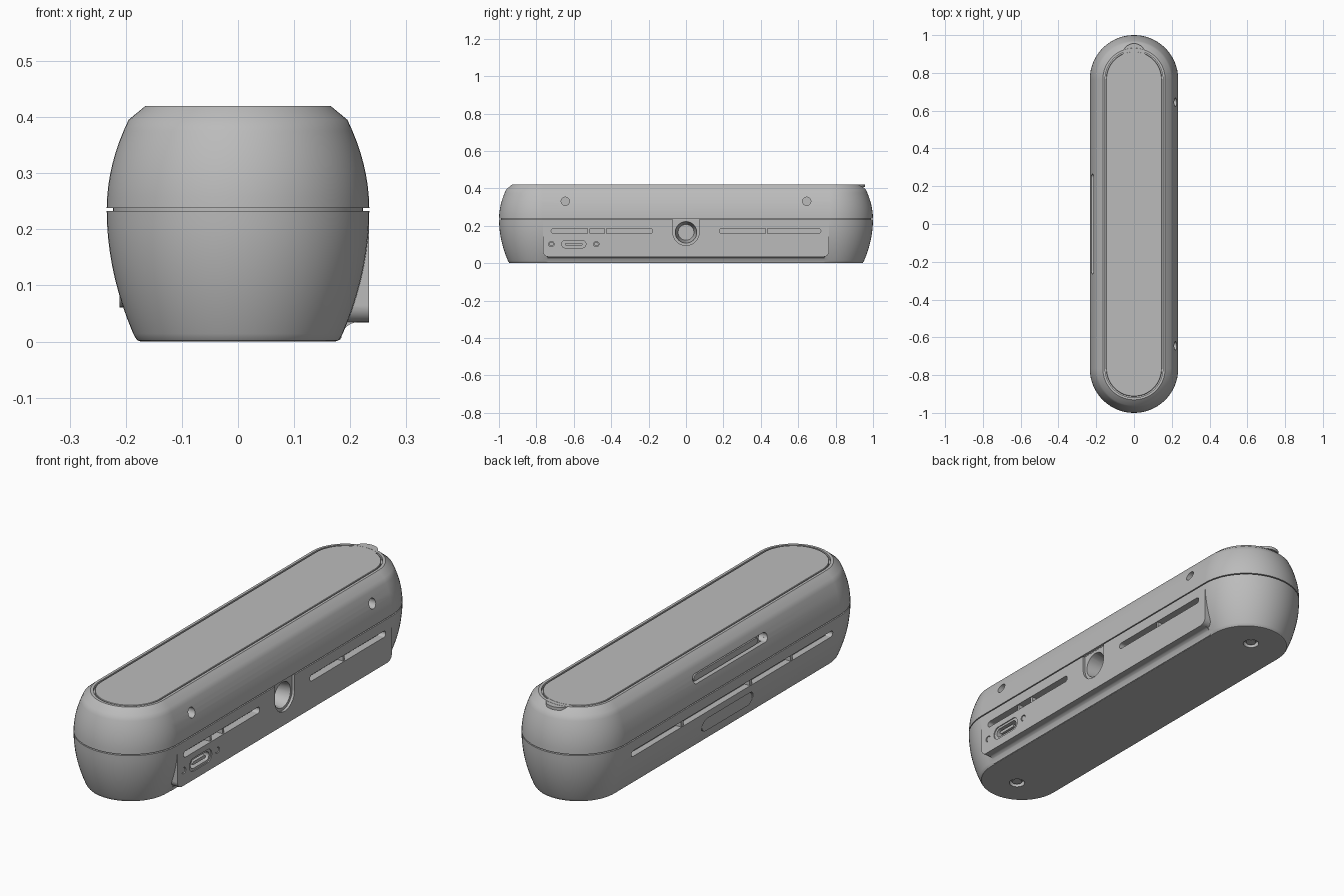
import bpy, bmesh, math
from math import sin, cos, pi

cube = bpy.data.objects.get("Cube")
if cube:
    bpy.data.objects.remove(cube, do_unlink=True)

grey = bpy.data.materials.new("casing grey")
grey.use_nodes = True
grey.diffuse_color = (0.5, 0.5, 0.5, 1)
grey.node_tree.nodes["Principled BSDF"].inputs["Base Color"].default_value = (0.5, 0.5, 0.5, 1)

STRAIGHT = 0.766   # half length of the straight sides
SIDE = 0.2335      # x of the flat port plate


def loft(name, rings):
    """Closed solid skinned through a list of equally long point rings."""
    bm = bmesh.new()
    loops = [[bm.verts.new(p) for p in ring] for ring in rings]
    n = len(loops[0])
    for a, b in zip(loops, loops[1:]):
        for i in range(n):
            j = (i + 1) % n
            bm.faces.new((a[i], a[j], b[j], b[i]))
    bm.faces.new(loops[0][::-1])
    bm.faces.new(loops[-1])
    bmesh.ops.recalc_face_normals(bm, faces=bm.faces)
    mesh = bpy.data.meshes.new(name)
    bm.to_mesh(mesh)
    bm.free()
    ob = bpy.data.objects.new(name, mesh)
    bpy.context.collection.objects.link(ob)
    mesh.materials.append(grey)
    return ob


def capsule(half, r, n=24):
    """Outline of a bar with round ends, long along the first axis."""
    return [((half if i < n else -half) + r * cos(a), r * sin(a))
            for i in range(2 * n)
            for a in [-pi / 2 + pi * (i if i < n else i - 1 + n / (n - 1)) / (n - 1)
                      if i < n else pi / 2 + pi * (i - n) / (n - 1)]]


def tower(name, profile):
    """Upright long-bar solid from (radius, z) steps."""
    return loft(name, [[(v, u, z) for u, v in capsule(STRAIGHT, r, 32)] for r, z in profile])


def side_bar(name, y, z, half, r, x0, x1, r1=None):
    """Capsule (or disc when half is 0) pointing along x."""
    half = max(half, 0.0005)
    return loft(name, [[(x, y + u, z + v) for u, v in capsule(half, rad, 14)]
                       for x, rad in ((x0, r), (x1, r1 or r))])


def box(name, x0, x1, y0, y1, z0, z1):
    return loft(name, [[(x0, y0, z), (x1, y0, z), (x1, y1, z), (x0, y1, z)] for z in (z0, z1)])


def disc(name, x, y, r, z0, z1):
    return loft(name, [[(x + r * cos(i * pi / 16), y + r * sin(i * pi / 16), z)
                        for i in range(32)] for z in (z0, z1)])


def combine(target, tool, op):
    mod = target.modifiers.new(op, 'BOOLEAN')
    mod.operation, mod.solver, mod.object = op, 'EXACT', tool
    bpy.context.view_layer.objects.active = target
    bpy.ops.object.modifier_apply(modifier=mod.name)
    bpy.data.objects.remove(tool, do_unlink=True)


def smooth(ob):
    bpy.ops.object.select_all(action='DESELECT')
    ob.select_set(True)
    bpy.context.view_layer.objects.active = ob
    bpy.ops.object.shade_smooth_by_angle(angle=math.radians(28))
    mod = ob.modifiers.new("normals", 'WEIGHTED_NORMAL')
    mod.keep_sharp = True


# Barrel-sided casing with seam groove, chamfered rim and recessed top
def lower(z):
    return 0.234 - 0.968 * (z - 0.235) ** 2


def upper(z):
    return 0.234 - 1.52 * (z - 0.235) ** 2


profile = [(0.173, 0), (0.179, 0.002), (0.183, 0.007)]
profile += [(lower(z), z) for z in (0.014 + 0.219 * i / 9 for i in range(10))]
profile += [(0.223, 0.233), (0.223, 0.238)]
profile += [(upper(z), z) for z in (0.238 + 0.157 * i / 8 for i in range(9))]
profile += [(0.165, 0.42), (0.153, 0.42), (0.153, 0.408)]
casing = tower("casing", profile)

# Flat port plate with rounded lower corners, blended into the foot
corners = [(0.765, 0.2325)]
corners += [(0.735 + 0.03 * cos(a), 0.064 - 0.03 * sin(a)) for a in (i * pi / 12 for i in range(7))]
outline = corners + [(-y, z) for y, z in reversed(corners)]
combine(casing, loft("port_plate", [[(x, y, z) for y, z in outline] for x in (0.12, SIDE)]), 'UNION')
foot = [(0.12, 0.003), (0.182, 0.003)]
foot += [(0.216 - 0.032 * cos(a), 0.006 + 0.029 * sin(a)) for a in (i * pi / 12 for i in range(7))]
foot += [(0.216, 0.06), (0.12, 0.06)]
combine(casing, loft("plate_blend", [[(x, y, z) for x, z in foot] for y in (-0.74, 0.74)]), 'UNION')

# Recesses
cuts = []
for s in (-1, 1):
    cuts += [
        side_bar("plate_slot", s * 0.45, 0.172, 0.257, 0.014, 0.2, 0.26),
        side_bar("pin_hole", s * 0.645, 0.331, 0, 0.022, 0.18, 0.26),
        side_bar("port_screw_hole", -0.6 + s * 0.12, 0.102, 0, 0.014, 0.222, 0.26),
        disc("base_hole", 0, s * 0.8, 0.034, -0.02, 0.02),
    ]
cuts += [
    side_bar("mount_recess", 0, 0.165, 0, 0.07, 0.222, 0.26),
    box("mount_notch", 0.222, 0.26, -0.07, 0.07, 0.165, 0.2345),
    side_bar("mount_hole", 0, 0.165, 0, 0.042, 0.12, 0.24, 0.06),
    side_bar("port_rim_recess", -0.6, 0.102, 0.05, 0.03, 0.229, 0.26),
    side_bar("port_hole", -0.6, 0.102, 0.045, 0.02, 0.19, 0.26),
    side_bar("button_slot", 0, 0.331, 0.245, 0.02, -0.26, -0.205),
    side_bar("button_slot_hole", -0.245, 0.331, 0, 0.019, -0.26, -0.18),
    side_bar("vent_slot", 0, 0.172, 0.705, 0.014, -0.26, -0.2),
    side_bar("badge_recess", 0.01, 0.09, 0.15, 0.032, -0.26, -0.204),
]
for tool in cuts:
    combine(casing, tool, 'DIFFERENCE')
smooth(casing)

# Top panel and its pull tab at the back
smooth(tower("top_panel", [(0.147, 0.4), (0.147, 0.418), (0.145, 0.42)]))
smooth(disc("pull_tab", 0, 0.896, 0.06, 0.406, 0.4195))

# Ribs inside the slots
for y in (-0.52, -0.43, 0.43):
    box("plate_rib", 0.195, 0.228, y - 0.006, y + 0.006, 0.157, 0.187)
for y in (0.35, -0.14, -0.43):
    box("vent_rib", -0.226, -0.195, y - 0.008, y + 0.008, 0.157, 0.187)

# Fittings: port tongue, port screws, button strip, side badge and base screws
smooth(side_bar("port_tongue", -0.6, 0.102, 0.04, 0.007, 0.18, 0.226))
smooth(side_bar("button_strip", 0.02, 0.331, 0.215, 0.014, -0.213, -0.2))
smooth(side_bar("side_badge", 0.01, 0.09, 0.15, 0.029, -0.2115, -0.195))
for s in (-1, 1):
    smooth(side_bar("port_screw", -0.6 + s * 0.12, 0.102, 0, 0.011, 0.215, 0.231))
    smooth(disc("base_screw", 0, s * 0.8, 0.022, 0.006, 0.03))
